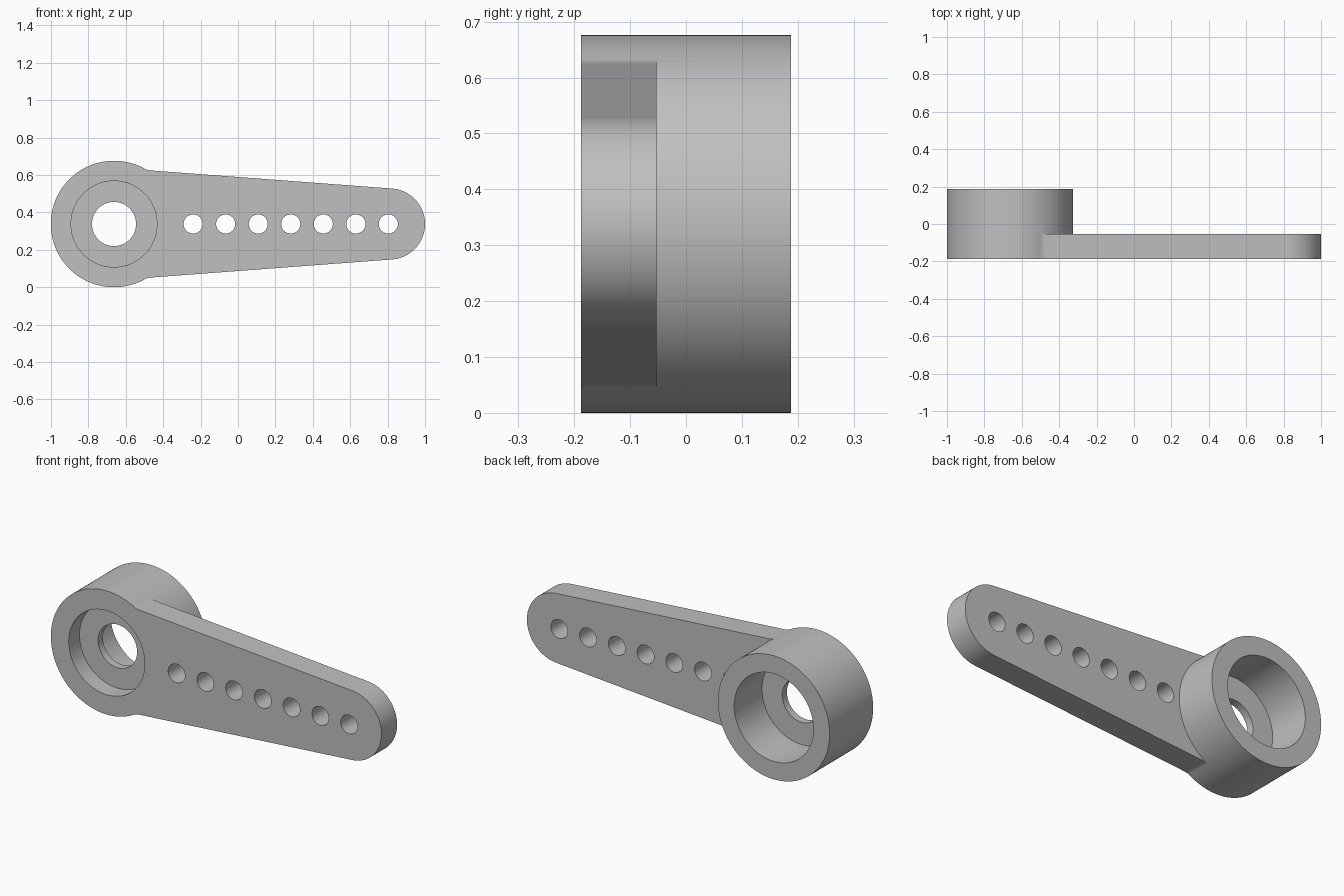
import bpy, bmesh
from math import sin, cos, pi

cube = bpy.data.objects.get("Cube")
if cube:
    bpy.data.objects.remove(cube)

FRONT, BACK, ARM_BACK = -0.188, 0.188, -0.053
MID_Z = 0.338
HUB_X, HUB_R = -0.663, 0.338
TIP_X, TIP_R = 0.81, 0.19

grey = bpy.data.materials.new("plain grey")
grey.use_nodes = True
colour = (0.53, 0.53, 0.53, 1)
grey.diffuse_color = colour
grey.node_tree.nodes["Principled BSDF"].inputs["Base Color"].default_value = colour


def finish(bm, name):
    bmesh.ops.recalc_face_normals(bm, faces=bm.faces)
    mesh = bpy.data.meshes.new(name)
    bm.to_mesh(mesh)
    bm.free()
    mesh.materials.append(grey)
    ob = bpy.data.objects.new(name, mesh)
    bpy.context.collection.objects.link(ob)
    return ob


def add_turned(bm, x, profile, sides):
    """Closed solid turned about the y axis from (radius, y) pairs."""
    rings = [[bm.verts.new((x + r * cos(2 * pi * i / sides), y,
                            MID_Z + r * sin(2 * pi * i / sides)))
              for i in range(sides)] for r, y in profile]
    for a, b in zip(rings, rings[1:]):
        for i in range(sides):
            j = (i + 1) % sides
            bm.faces.new((a[i], a[j], b[j], b[i]))
    bm.faces.new(rings[0])
    bm.faces.new(rings[-1])


def apply_boolean(target, tool, operation):
    mod = target.modifiers.new(operation.lower(), 'BOOLEAN')
    mod.operation, mod.solver, mod.object = operation, 'EXACT', tool
    bpy.context.view_layer.objects.active = target
    bpy.ops.object.modifier_apply(modifier=mod.name)
    bpy.data.objects.remove(tool)


# Round hub
bm = bmesh.new()
add_turned(bm, HUB_X, [(HUB_R, FRONT), (HUB_R, BACK)], 128)
lever = finish(bm, "lever_arm_with_hub")

# Tapered arm: small blend at the hub, straight sides, round tip
side = [(-0.525, 0.29), (-0.5, 0.294), (-0.487, 0.29), (-0.472, 0.287), (-0.455, 0.2855)]
steps = 48
tip = [(TIP_X + TIP_R * cos(a), TIP_R * sin(a))
       for a in (pi / 2 - 0.07 - (pi - 0.14) * i / steps for i in range(steps + 1))]
outline = side + tip + [(x, -z) for x, z in reversed(side)]
bm = bmesh.new()
face = bm.faces.new([bm.verts.new((x, FRONT, MID_Z + z)) for x, z in outline])
extruded = bmesh.ops.extrude_face_region(bm, geom=[face])["geom"]
bmesh.ops.translate(bm, vec=(0, ARM_BACK - FRONT, 0),
                    verts=[v for v in extruded if isinstance(v, bmesh.types.BMVert)])
apply_boolean(lever, finish(bm, "arm"), 'UNION')

# Hub bore: front recess, thin web with shaft hole, deep back recess
bm = bmesh.new()
WEB_FRONT = -0.094
add_turned(bm, HUB_X, [(0.23, FRONT - 0.1), (0.23, WEB_FRONT), (0.118, WEB_FRONT),
                       (0.118, ARM_BACK), (0.24, ARM_BACK), (0.24, BACK + 0.1)], 96)
# Row of link holes
for i in range(7):
    add_turned(bm, -0.24 + 0.174 * i, [(0.051, FRONT - 0.1), (0.051, BACK)], 40)
apply_boolean(lever, finish(bm, "hole_cutter"), 'DIFFERENCE')

# Smooth round walls, crisp rims
bpy.ops.object.select_all(action='DESELECT')
lever.select_set(True)
bpy.context.view_layer.objects.active = lever
bpy.ops.object.shade_smooth_by_angle(angle=pi / 6)
